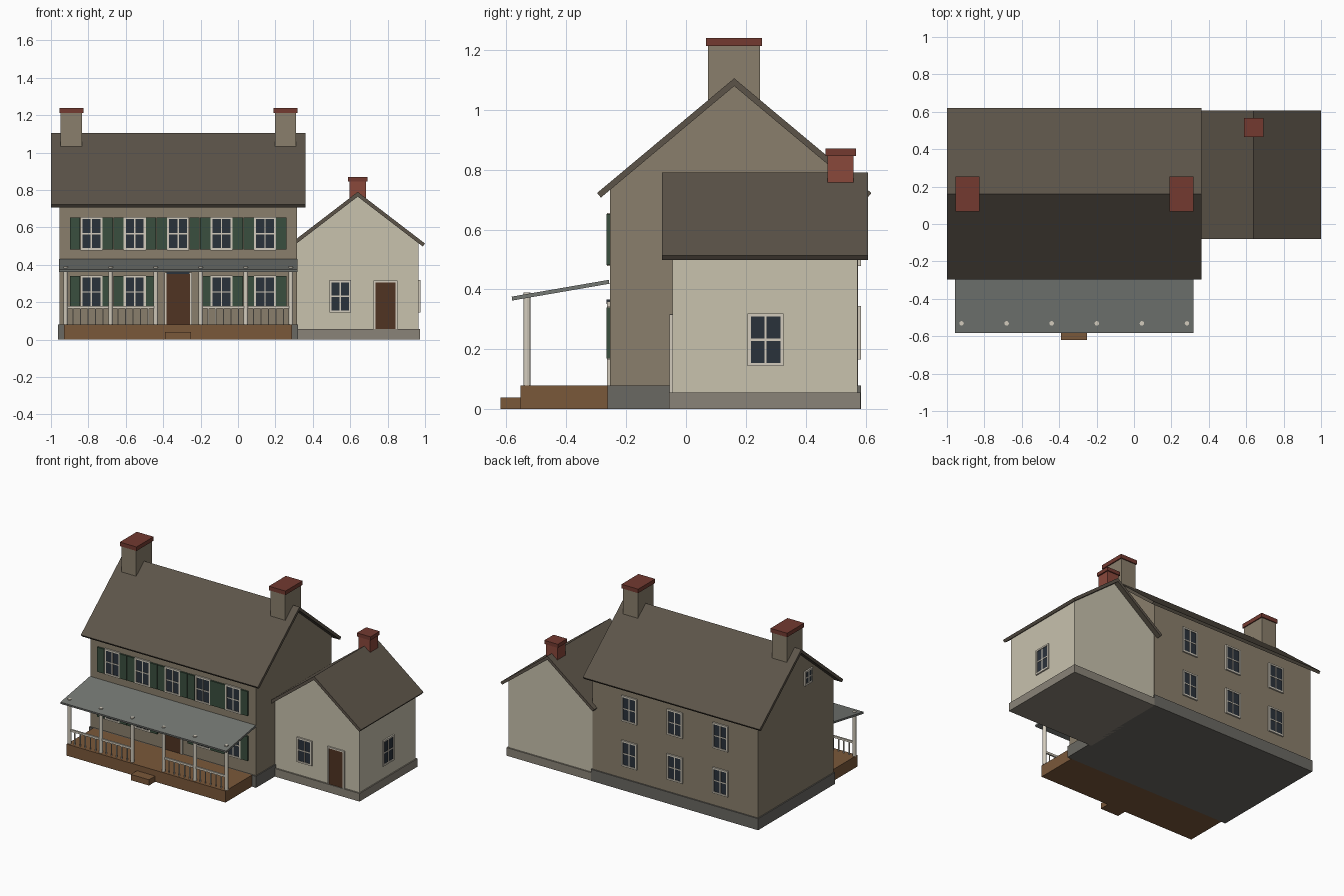
import bpy, bmesh, math
from mathutils import Matrix, Vector

if "Cube" in bpy.data.objects:
    bpy.data.objects.remove(bpy.data.objects["Cube"])


def material(name, hex_code):
    m = bpy.data.materials.new(name)
    rgb = [int(hex_code[i:i + 2], 16) / 255 for i in (0, 2, 4)]
    m.diffuse_color = [((c + 0.055) / 1.055) ** 2.4 for c in rgb] + [1]
    m.use_nodes = True
    m.node_tree.nodes["Principled BSDF"].inputs["Base Color"].default_value = m.diffuse_color
    return m


STONE = material("stone", "8a7f6c")
PLASTER = material("plaster", "c8c2ae")
ROOF = material("shingles", "5c5449")
BASE = material("base_stone", "6a6862")
BASE2 = material("wing_base_stone", "8a8478")
CAP = material("cap_brick", "733a30")
BRICK = material("brick", "8a483b")
METAL = material("porch_metal", "757874")
WOOD = material("deck_wood", "7a583a")
GREEN = material("shutter_green", "3a4f3e")
GLASS = material("glass", "2a323b")
TRIM = material("trim", "d2cbbc")
DOOR = material("door_brown", "503322")


def finish(name, bm, mat):
    bmesh.ops.recalc_face_normals(bm, faces=bm.faces)
    me = bpy.data.meshes.new(name)
    bm.to_mesh(me)
    bm.free()
    me.materials.append(mat)
    ob = bpy.data.objects.new(name, me)
    bpy.context.collection.objects.link(ob)
    return ob


def boxes(name, spans, mat, matrix=Matrix()):
    """One object from boxes given as (x0, x1, y0, y1, z0, z1)."""
    bm = bmesh.new()
    for x0, x1, y0, y1, z0, z1 in spans:
        mid = Vector((x0 + x1, y0 + y1, z0 + z1)) / 2
        m = matrix @ Matrix.Translation(mid) @ Matrix.Diagonal((x1 - x0, y1 - y0, z1 - z0, 1))
        bmesh.ops.create_cube(bm, size=1, matrix=m)
    return finish(name, bm, mat)


def prism(name, profile, a, b, axis, mat):
    """Extrude a (horizontal, z) profile from a to b along x or y."""
    def place(t, h, z):
        return (t, h, z) if axis == "x" else (h, t, z)
    bm = bmesh.new()
    face = bm.faces.new([bm.verts.new(place(a, h, z)) for h, z in profile])
    ext = bmesh.ops.extrude_face_region(bm, geom=[face])
    verts = [g for g in ext["geom"] if isinstance(g, bmesh.types.BMVert)]
    bmesh.ops.translate(bm, vec=place(b - a, 0, 0), verts=verts)
    return finish(name, bm, mat)


def gabled(name, mid, half_wall, half_roof, ridge, eave, floor, wall_span, roof_span, axis, mat):
    """Gable-ended walls and a folded roof slab on top."""
    k = (ridge - eave) / half_roof
    c = math.cos(math.atan(k))
    s = math.sin(math.atan(k))
    t = 0.02
    inner = ridge - t / c
    hw, hr = half_wall, half_roof
    prism(name + "_walls", [(mid - hw, floor), (mid + hw, floor), (mid + hw, inner - k * hw),
                            (mid, inner), (mid - hw, inner - k * hw)], *wall_span, axis, mat)
    prism(name + "_roof", [(mid - hr, eave), (mid, ridge), (mid + hr, eave),
                           (mid + hr - t * s, eave - t * c), (mid, inner),
                           (mid - hr + t * s, eave - t * c)], *roof_span, axis, ROOF)


def facing(x, y, z, angle=0):
    return Matrix.Translation((x, y, z)) @ Matrix.Rotation(math.radians(angle), 4, "Z")


def window(name, m, w=0.118, h=0.178):
    """Window centred on m, facing local -y."""
    a, b, f, g = w / 2, h / 2, 0.011, 0.0035
    boxes(name + "_frame", [(-a, -a + f, -.01, .01, -b, b), (a - f, a, -.01, .01, -b, b),
                            (-a + f, a - f, -.01, .01, b - f, b), (-a + f, a - f, -.01, .01, -b, -b + f),
                            (-g, g, -.008, .01, -b + f, b - f), (-a + f, a - f, -.0075, .01, -g, g)], TRIM, m)
    boxes(name + "_glass", [(-a + f, a - f, -.005, .01, -b + f, b - f)], GLASS, m)


def door(name, m, w, h):
    """Door standing on m, facing local -y."""
    a, f = w / 2, 0.01
    boxes(name + "_frame", [(-a - f, -a, -.01, .01, 0, h + f), (a, a + f, -.01, .01, 0, h + f),
                            (-a, a, -.01, .01, h, h + f)], TRIM, m)
    boxes(name, [(-a, a, -.006, .01, 0, h)], DOOR, m)


# House bodies
MX, FRONT, BACK = -0.32, -0.253, 0.575
gabled("main", 0.161, 0.414, 0.458, 1.105, 0.722, 0.07, (-0.955, 0.315), (-1, 0.36), "x", STONE)
gabled("wing", 0.64, 0.325, 0.36, 0.79, 0.514, 0.05, (-0.045, 0.572), (-0.08, 0.608), "y", PLASTER)
boxes("main_foundation", [(-0.963, 0.322, -0.262, 0.584, 0, 0.08)], BASE)
boxes("wing_foundation", [(0.3, 0.973, -0.056, 0.582, 0, 0.056)], BASE2)

# Chimneys
for side, x in (("left", -0.891), ("right", 0.254)):
    boxes(side + "_chimney", [(x - .057, x + .057, 0.074, 0.247, 0.9, 1.215)], STONE)
    boxes(side + "_chimney_cap", [(x - .064, x + .064, 0.067, 0.254, 1.212, 1.24)], CAP)
boxes("wing_chimney", [(0.596, 0.684, 0.472, 0.56, 0.66, 0.85)], BRICK)
boxes("wing_chimney_cap", [(0.588, 0.692, 0.465, 0.567, 0.845, 0.87)], CAP)

# Front windows with shutters; the door takes the middle of the ground floor
for row, z in (("lower", 0.255), ("upper", 0.567)):
    for i in range(-2, 3):
        if row == "lower" and i == 0:
            continue
        m = facing(MX + 0.232 * i, FRONT, z)
        window(f"front_{row}_window_{i + 3}", m)
        boxes(f"front_{row}_shutters_{i + 3}",
              [(s * 0.087 - .0275, s * 0.087 + .0275, -.012, .002, -.085, .085) for s in (-1, 1)], GREEN, m)
    # Back windows
    for i in (-1, 0, 1):
        window(f"back_{row}_window_{i + 2}", facing(MX + 0.35 * i, BACK, z, 180))
window("attic_window", facing(-0.955, 0.025, 0.853, -90), 0.085, 0.1)
window("wing_front_window", facing(0.546, -0.045, 0.232), 0.115, 0.172)
window("wing_side_window", facing(0.965, 0.266, 0.232, 90), 0.12, 0.176)
door("front_door", facing(MX, FRONT, 0.08), 0.126, 0.27)
boxes("door_transom", [(MX - .062, MX + .062, FRONT - .012, FRONT, 0.352, 0.366)], GLASS)
door("wing_door", facing(0.789, -0.045, 0.056), 0.108, 0.25)

# Porch deck, step and sloping roof
boxes("porch_deck", [(-0.93, 0.29, -0.552, -0.26, 0, 0.08)], WOOD)
boxes("porch_step", [(-0.39, -0.25, -0.62, -0.55, 0, 0.04)], WOOD)
prism("porch_roof", [(-0.582, 0.376), (-0.258, 0.432), (-0.256, 0.419), (-0.580, 0.363)],
      -0.957, 0.317, "x", METAL)

# Porch posts, and railings in every bay but the door's
posts = [-0.922 + 0.241 * i for i in range(6)]
for i, x in enumerate(posts):
    bm = bmesh.new()
    bmesh.ops.create_cone(bm, cap_ends=True, segments=12, radius1=0.012, radius2=0.012, depth=0.311,
                          matrix=Matrix.Translation((x, -0.531, 0.2345)))
    finish(f"porch_post_{i + 1}", bm, TRIM)
for i in (0, 1, 3, 4):
    x0, x1 = posts[i], posts[i + 1]
    parts = [(x0, x1, -0.537, -0.525, 0.166, 0.18)]
    for j in range(1, 6):
        x = x0 + (x1 - x0) * j / 6
        parts.append((x - .003, x + .003, -0.534, -0.528, 0.08, 0.168))
    boxes(f"porch_railing_{i + 1}", parts, TRIM)
